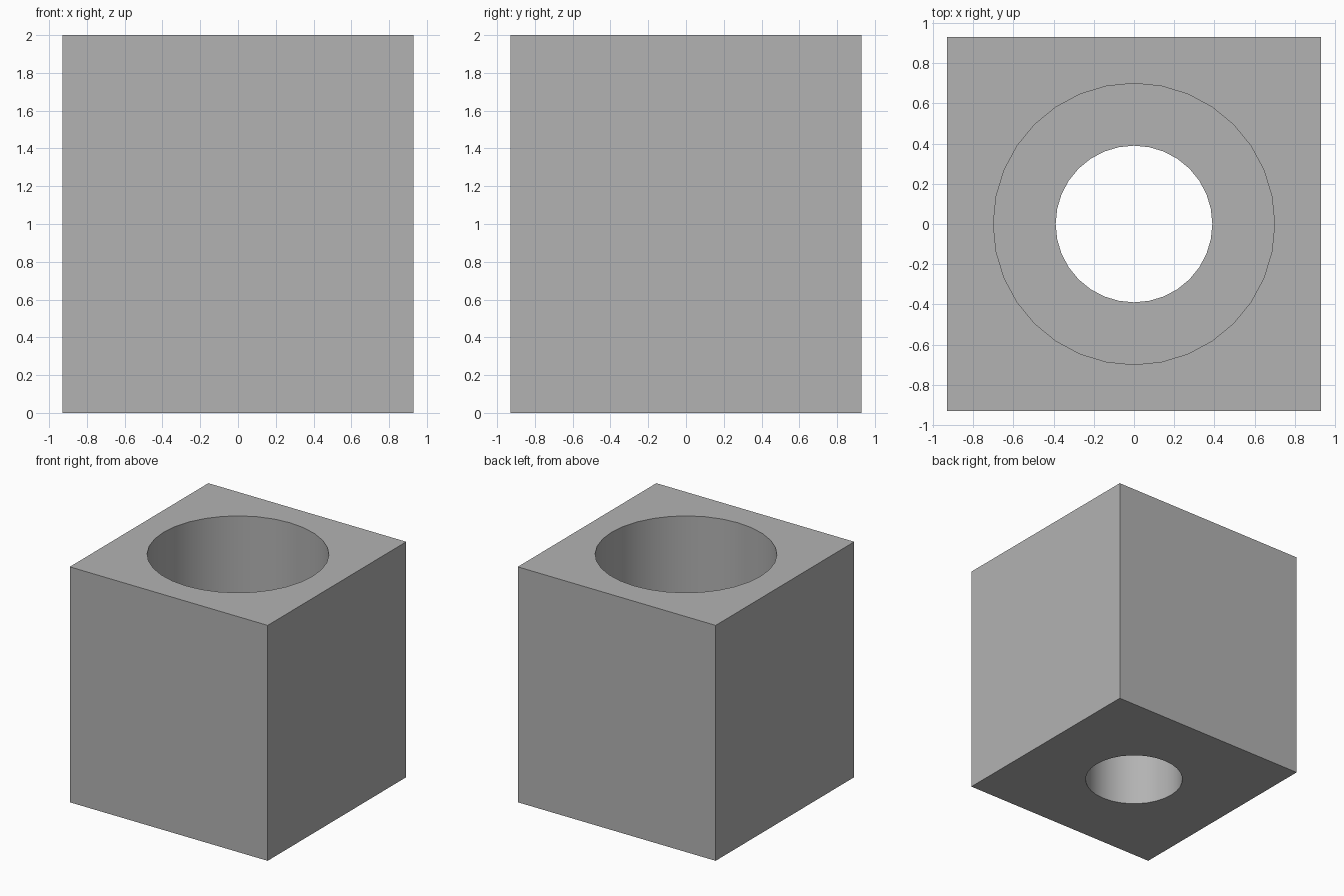
import bpy
import bmesh
from math import cos, sin, pi, radians

SIDES = 32
HALF = 0.93        # half width of the block
HEIGHT = 2.0
BORE = 0.70        # wide upper bore radius
HOLE = 0.39        # narrow through-hole radius
LEDGE = 0.80       # height of the step between the bores

cube = bpy.data.objects.get("Cube")
if cube:
    bpy.data.objects.remove(cube, do_unlink=True)

# Plain grey material
grey = bpy.data.materials.new("grey")
grey.use_nodes = True
colour = (0.45, 0.45, 0.45, 1)
grey.diffuse_color = colour
grey.node_tree.nodes["Principled BSDF"].inputs["Base Color"].default_value = colour

bm = bmesh.new()


def ring(size, z, square=False):
    """Closed loop of vertices, round or pushed out to a square."""
    verts = []
    for i in range(SIDES):
        a = 2 * pi * i / SIDES
        x, y = cos(a), sin(a)
        k = size / max(abs(x), abs(y)) if square else size
        verts.append(bm.verts.new((x * k, y * k, z)))
    return verts


# Section loops: outer wall, top, wide bore, ledge, narrow hole, underside
loops = [
    ring(HALF, 0, True),
    ring(HALF, HEIGHT, True),
    ring(BORE, HEIGHT),
    ring(BORE, LEDGE),
    ring(HOLE, LEDGE),
    ring(HOLE, 0),
]
for a, b in zip(loops, loops[1:] + loops[:1]):
    for i in range(SIDES):
        j = (i + 1) % SIDES
        bm.faces.new((a[i], a[j], b[j], b[i]))
bmesh.ops.recalc_face_normals(bm, faces=bm.faces)

mesh = bpy.data.meshes.new("counterbored_block")
bm.to_mesh(mesh)
bm.free()
mesh.materials.append(grey)
block = bpy.data.objects.new("counterbored_block", mesh)
bpy.context.collection.objects.link(block)

# Smooth bores, sharp rims and corners
bpy.ops.object.select_all(action="DESELECT")
block.select_set(True)
bpy.context.view_layer.objects.active = block
bpy.ops.object.shade_smooth_by_angle(angle=radians(30))
